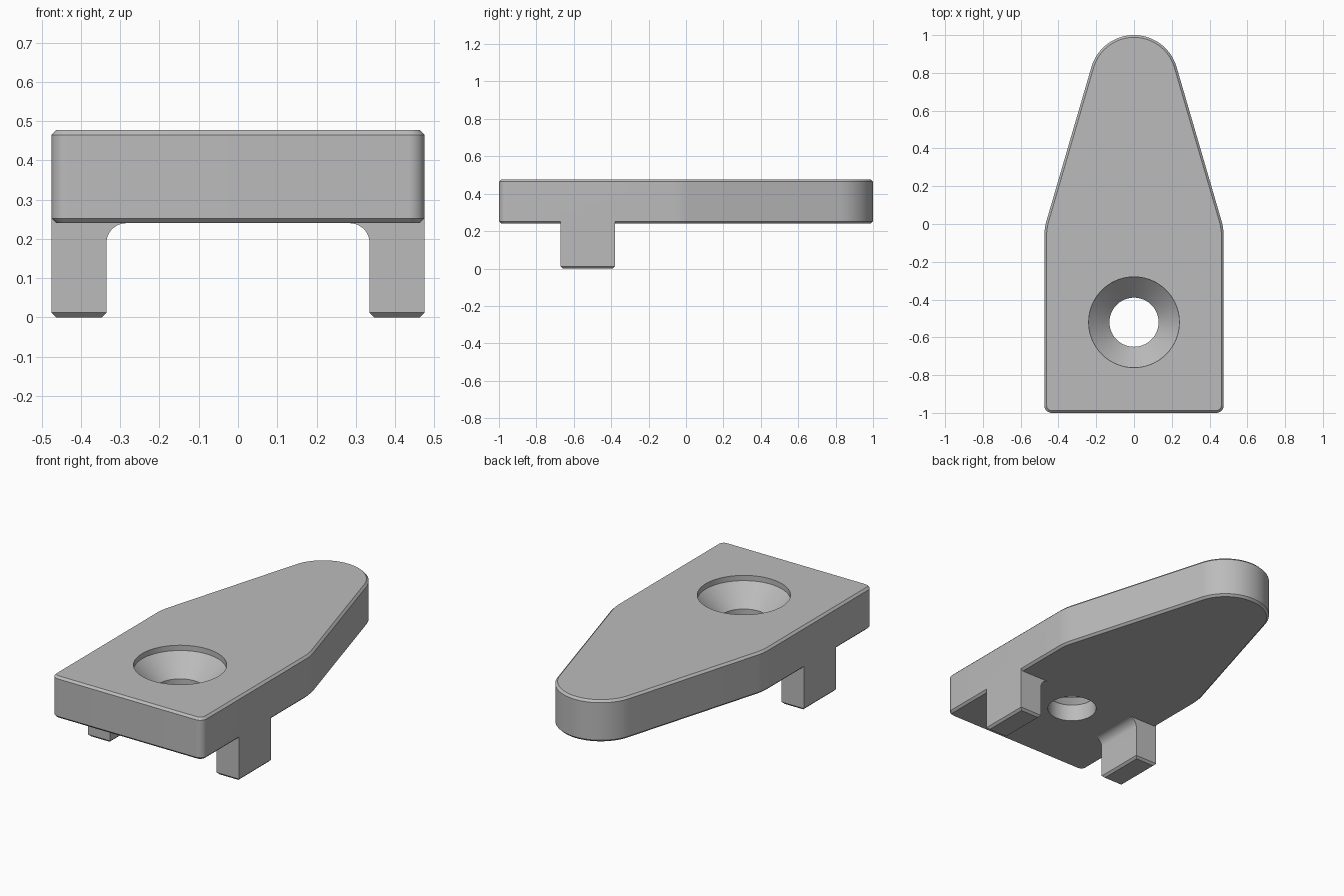
import bpy, bmesh
from math import cos, sin, radians, pi

cube = bpy.data.objects.get("Cube")
if cube:
    bpy.data.objects.remove(cube)

HALF, BASE, TOP, CHAMFER = 0.475, 0.24, 0.477, 0.012
HOLE_Y = -0.52

grey = bpy.data.materials.new("plain grey")
grey.use_nodes = True
colour = (0.5, 0.5, 0.5, 1)
grey.diffuse_color = colour
grey.node_tree.nodes["Principled BSDF"].inputs["Base Color"].default_value = colour


def make_object(name, bm):
    bmesh.ops.recalc_face_normals(bm, faces=bm.faces)
    mesh = bpy.data.meshes.new(name)
    bm.to_mesh(mesh)
    bm.free()
    mesh.materials.append(grey)
    obj = bpy.data.objects.new(name, mesh)
    bpy.context.collection.objects.link(obj)
    return obj


def loft(name, rings):
    """Skin a stack of equal-length point rings and cap both ends."""
    bm = bmesh.new()
    loops = [[bm.verts.new(p) for p in ring] for ring in rings]
    for a, b in zip(loops, loops[1:]):
        for i in range(len(a)):
            j = (i + 1) % len(a)
            bm.faces.new((a[i], a[j], b[j], b[i]))
    bm.faces.new(loops[0][::-1])
    bm.faces.new(loops[-1])
    return make_object(name, bm)


def arc(cx, cy, r, start, end, steps):
    angles = [radians(start + (end - start) * i / steps) for i in range(steps + 1)]
    return [(cx + r * cos(a), cy + r * sin(a)) for a in angles]


def outline(inset, z):
    """Tapered plate outline: front corners, shoulders and round nose."""
    right = arc(HALF - 0.04, -0.96, 0.04 - inset, -90, 0, 10)
    right += arc(HALF - 0.3, -0.066, 0.3 - inset, 0, 16.3, 6)
    right += arc(0, 0.765, 0.235 - inset, 16.3, 90, 24)
    left = [(-x, y) for x, y in reversed(right[:-1])]
    return [(x, y, z) for x, y in right + left]


def circle(r, z):
    return [(x, y, z) for x, y in arc(0, HOLE_Y, r, 0, 360, 72)[:-1]]


def boolean(target, other, operation):
    mod = target.modifiers.new(operation.title(), "BOOLEAN")
    mod.operation = operation
    mod.solver = "EXACT"
    mod.object = other
    bpy.context.view_layer.objects.active = target
    bpy.ops.object.modifier_apply(modifier=mod.name)
    bpy.data.objects.remove(other)


# Chamfered plate
plate = loft("clip_plate", [
    outline(CHAMFER, BASE), outline(0, BASE + CHAMFER),
    outline(0, TOP - CHAMFER), outline(CHAMFER, TOP)])


# Legs with chamfered feet and a fillet where they meet the plate
def make_leg(name, side):
    inner, front, back, r = 0.335, -0.67, -0.38, 0.05
    profile = [(HALF, 0), (HALF, BASE + 0.04), (inner - r, BASE + 0.04)]
    profile += arc(inner - r, BASE - r, r, 90, 0, 10)
    profile.append((inner, 0))
    bm = bmesh.new()
    face = bm.faces.new([bm.verts.new((side * x, front, z)) for x, z in profile])
    geom = bmesh.ops.extrude_face_region(bm, geom=[face])["geom"]
    moved = [v for v in geom if isinstance(v, bmesh.types.BMVert)]
    bmesh.ops.translate(bm, verts=moved, vec=(0, back - front, 0))
    foot = [e for e in bm.edges if all(v.co.z < 0.001 for v in e.verts)]
    bmesh.ops.bevel(bm, geom=foot, offset=CHAMFER, segments=1, affect="EDGES")
    return make_object(name, bm)


for name, side in (("left_leg", 1), ("right_leg", -1)):
    boolean(plate, make_leg(name, side), "UNION")

# Countersunk screw hole
hole = loft("hole_cutter", [
    circle(0.13, BASE - 0.1), circle(0.13, TOP - 0.14),
    circle(0.24, TOP - 0.03), circle(0.24, TOP + 0.1)])
boolean(plate, hole, "DIFFERENCE")

bpy.ops.object.select_all(action="DESELECT")
plate.select_set(True)
bpy.context.view_layer.objects.active = plate
bpy.ops.object.shade_smooth_by_angle(angle=radians(25))
